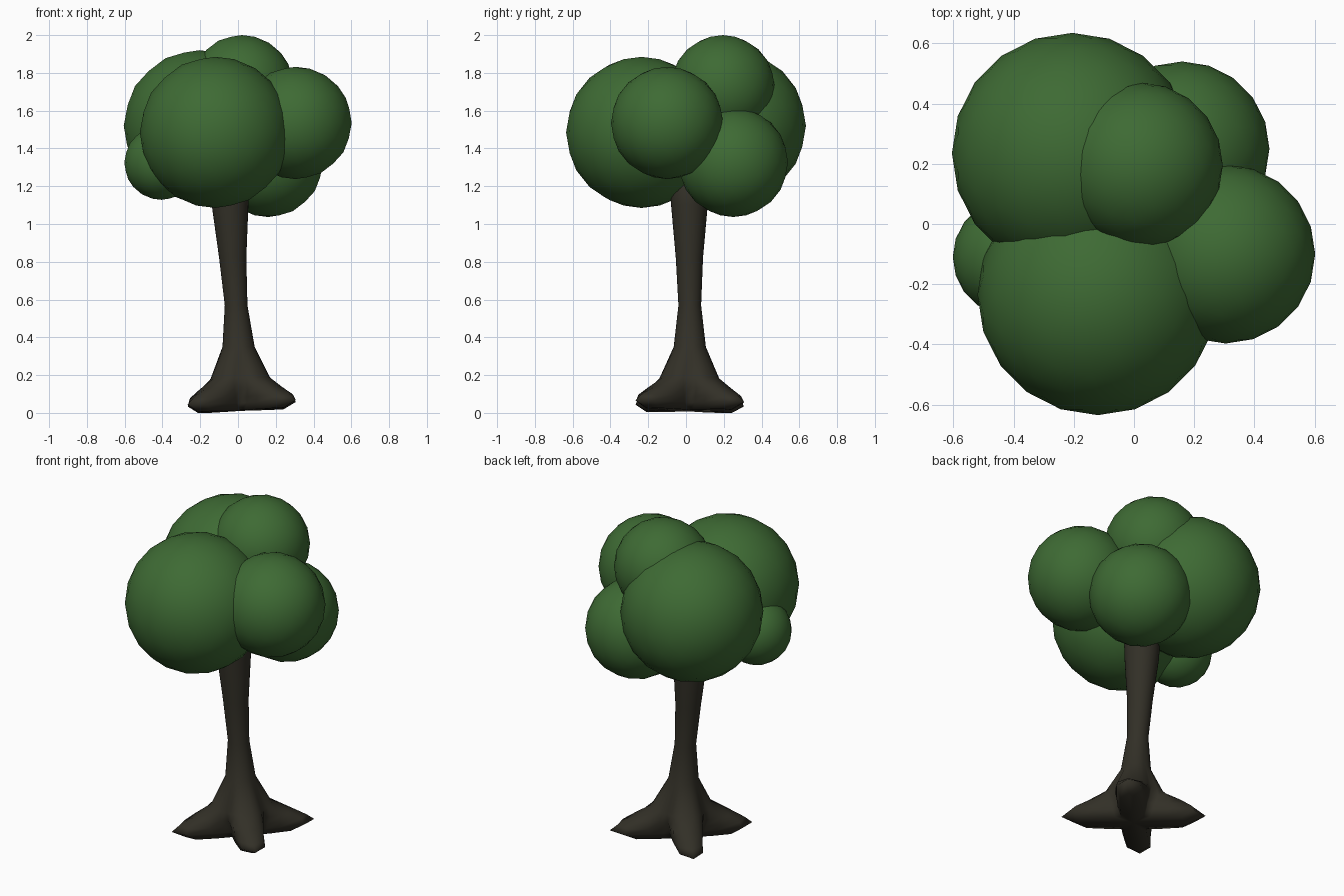
import bpy, bmesh, math
from mathutils import Vector

if "Cube" in bpy.data.objects:
    bpy.data.objects.remove(bpy.data.objects["Cube"])


def material(name, rgb):
    m = bpy.data.materials.new(name)
    m.diffuse_color = (*rgb, 1)
    m.use_nodes = True
    m.node_tree.nodes["Principled BSDF"].inputs["Base Color"].default_value = m.diffuse_color
    return m


green = material("leaf green", (0.048, 0.145, 0.034))
brown = material("dark bark", (0.032, 0.029, 0.020))


def add_object(name, bm, mat):
    mesh = bpy.data.meshes.new(name)
    bmesh.ops.recalc_face_normals(bm, faces=bm.faces)
    for f in bm.faces:
        f.smooth = True
    bm.to_mesh(mesh)
    bm.free()
    mesh.materials.append(mat)
    obj = bpy.data.objects.new(name, mesh)
    bpy.context.collection.objects.link(obj)
    return obj


# Foliage: overlapping round clumps (x, y, z, radius)
clumps = {
    "foliage_front": (-0.12, -0.235, 1.485, 0.40),
    "foliage_back_left": (-0.205, 0.235, 1.52, 0.40),
    "foliage_right": (0.305, -0.10, 1.535, 0.297),
    "foliage_top": (0.02, 0.195, 1.725, 0.275),
    "foliage_back_right": (0.16, 0.25, 1.327, 0.29),
    "foliage_left": (-0.405, -0.11, 1.325, 0.197),
}
for name, (x, y, z, r) in clumps.items():
    bm = bmesh.new()
    bmesh.ops.create_icosphere(bm, subdivisions=3, radius=r)
    obj = add_object(name, bm, green)
    obj.location = (x, y, z)

# Trunk: stacked rings; the low ones are crosses with four diagonal roots
# (height, centre x, centre y, root reach, root half width)
rings = [
    (0.012, 0.015, 0.015, 0.32, 0.065),
    (0.050, 0.020, 0.020, 0.405, 0.080),
    (0.085, 0.018, 0.020, 0.360, 0.085),
    (0.130, 0.015, 0.020, 0.265, 0.100),
    (0.185, 0.012, 0.018, 0.170, 0.130),
    (0.350, 0.003, 0.020, 0.085, 9),
    (0.570, -0.010, 0.020, 0.060, 9),
    (0.820, -0.028, 0.018, 0.072, 9),
    (1.100, -0.042, 0.018, 0.097, 9),
    (1.350, -0.045, 0.018, 0.105, 9),
]
SEGMENTS = 32
bm = bmesh.new()
loops = []
for z, cx, cy, reach, width in rings:
    loop = []
    for i in range(SEGMENTS):
        a = 2 * math.pi * i / SEGMENTS
        # angle away from the nearest diagonal root
        off = abs((a % (math.pi / 2)) - math.pi / 4)
        r = (reach ** -4 + (math.sin(off) / width) ** 4) ** -0.25
        x, y = cx + r * math.cos(a), cy + r * math.sin(a)
        tilt = (0.05 * x - 0.02 * y) * max(0, 1 - z / 0.35)
        loop.append(bm.verts.new((x, y, max(0, z + tilt))))
    loops.append(loop)
for low, high in zip(loops, loops[1:]):
    for i in range(SEGMENTS):
        j = (i + 1) % SEGMENTS
        bm.faces.new((low[i], low[j], high[j], high[i]))
# Close the underside and the hidden top with fans
for loop in (loops[0], loops[-1]):
    mid = bm.verts.new(sum((v.co for v in loop), Vector()) / SEGMENTS)
    for i in range(SEGMENTS):
        bm.faces.new((loop[i], loop[(i + 1) % SEGMENTS], mid))
add_object("trunk_with_roots", bm, brown)
